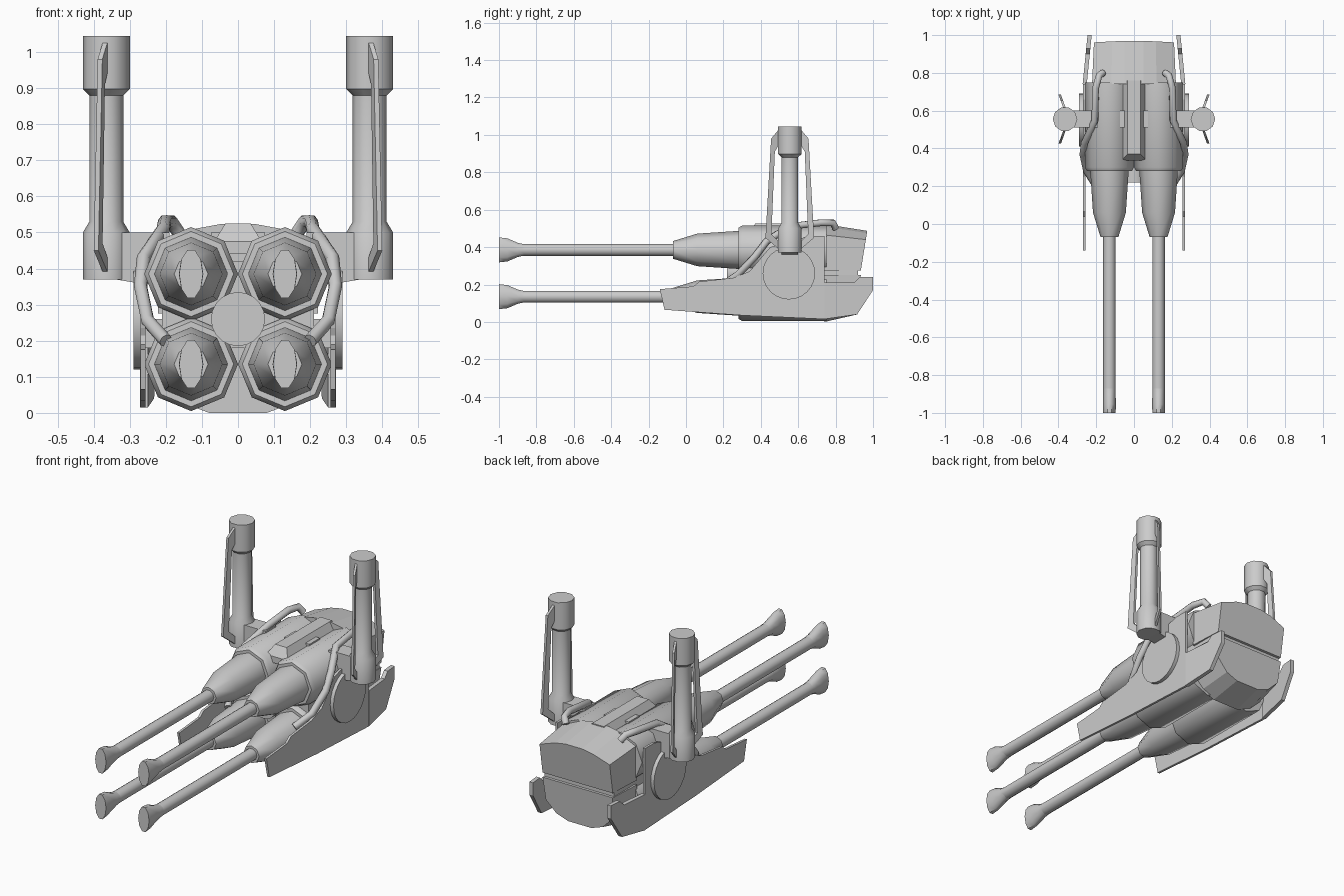
import bpy, bmesh, math
from mathutils import Vector

if "Cube" in bpy.data.objects:
    bpy.data.objects.remove(bpy.data.objects["Cube"])

grey = bpy.data.materials.new("plain grey")
grey.use_nodes = True
grey.diffuse_color = (0.6, 0.6, 0.6, 1)
grey.node_tree.nodes["Principled BSDF"].inputs["Base Color"].default_value = (0.6, 0.6, 0.6, 1)


def loft(name, rings, smooth=0):
    """Skin a list of equal-length point rings and cap both ends."""
    bm = bmesh.new()
    loops = [[bm.verts.new(p) for p in ring] for ring in rings]
    n = len(loops[0])
    for a, b in zip(loops, loops[1:]):
        for i in range(n):
            j = (i + 1) % n
            bm.faces.new((a[i], a[j], b[j], b[i]))
    bm.faces.new(loops[0])
    bm.faces.new(loops[-1])
    bmesh.ops.recalc_face_normals(bm, faces=bm.faces)
    mesh = bpy.data.meshes.new(name)
    bm.to_mesh(mesh)
    bm.free()
    mesh.materials.append(grey)
    obj = bpy.data.objects.new(name, mesh)
    bpy.context.collection.objects.link(obj)
    if smooth:
        bpy.ops.object.select_all(action='DESELECT')
        bpy.context.view_layer.objects.active = obj
        obj.select_set(True)
        bpy.ops.object.shade_smooth_by_angle(angle=math.radians(smooth))
    return obj


def turned(name, centre, axis, profile, sides, smooth=0):
    """Rings along an axis; a profile entry is (position, radius[, second radius])."""
    rings = []
    for pos, ra, *rest in profile:
        rb = rest[0] if rest else ra
        ring = []
        for i in range(sides):
            t = math.tau * i / sides
            u, v = ra * math.cos(t), rb * math.sin(t)
            off = {'X': (pos, u, v), 'Y': (u, pos, v), 'Z': (u, v, pos)}[axis]
            ring.append(Vector(centre) + Vector(off))
        rings.append(ring)
    return loft(name, rings, smooth)


def box(name, lo, hi):
    rings = [[(x, lo[1], lo[2]), (x, hi[1], lo[2]), (x, hi[1], hi[2]), (x, lo[1], hi[2])]
             for x in (lo[0], hi[0])]
    return loft(name, rings)


def plate(name, outline, x_of, thick):
    """Upright plate from a (y, z) outline; x_of gives the inner x at each y."""
    return loft(name, [[(x_of(y) + d, y, z) for y, z in outline] for d in (0, thick)])


def section(y, half, inner=1.0):
    """Symmetric (x, z) half outline turned into a ring at y (y may vary with z)."""
    pts = half + [(-x, z) for x, z in reversed(half)]
    return [(x * inner, y(z), z) for x, z in pts]


# Four guns: octagonal housing, tapered sleeve, barrel and flattened muzzle
for side, x in (("left", 0.13), ("right", -0.13)):
    for level, z in (("upper", 0.385), ("lower", 0.135)):
        c = (x, 0, z)
        turned(f"{level}_{side}_housing", c, 'Y',
               [(0.75, 0.13), (0.3, 0.13), (0.28, 0.118)], 8, 50)
        turned(f"{level}_{side}_sleeve", c, 'Y',
               [(0.3, 0.103), (0.06, 0.087), (-0.07, 0.047)], 8, 50)
        turned(f"{level}_{side}_barrel", c, 'Y',
               [(0.0, 0.033), (-0.88, 0.033)], 10, 50)
        turned(f"{level}_{side}_muzzle", c, 'Y',
               [(-0.87, 0.033, 0.033), (-0.9, 0.033, 0.04), (-0.955, 0.034, 0.065),
                (-1.0, 0.033, 0.07)], 10, 50)

# Central core between the guns
turned("central_drum", (0, 0, 0.26), 'Y', [(0.22, 0.075), (0.6, 0.075)], 20, 40)
box("core_block", (-0.21, 0.31, 0.2), (0.21, 0.92, 0.3))
box("lower_cross_beam", (-0.262, 0.48, 0.18), (0.262, 0.62, 0.26))
box("upper_cross_beam", (-0.075, 0.51, 0.42), (0.075, 0.6, 0.5))

# Raised ridge on top
loft("top_ridge", [
    [(-0.066, 0.335, 0.44), (0.066, 0.335, 0.44), (0.066, 0.76, 0.44), (-0.066, 0.76, 0.44)],
    [(-0.066, 0.335, 0.475), (0.066, 0.335, 0.475), (0.066, 0.76, 0.475), (-0.066, 0.76, 0.475)],
    [(-0.035, 0.37, 0.525), (0.035, 0.37, 0.525), (0.035, 0.76, 0.525), (-0.035, 0.76, 0.525)]])

# Rear armour in two halves with a recessed gap
loft("upper_rear_armour", [
    section(lambda z: 0.74, [(0.222, 0.275), (0.222, 0.465), (0.12, 0.51), (0.05, 0.523)]),
    section(lambda z: 0.935 + 0.16 * (z - 0.275),
            [(0.212, 0.275), (0.212, 0.44), (0.115, 0.475), (0.05, 0.487)])])
loft("lower_rear_armour", [
    section(lambda z: 0.74, [(0.222, 0.25), (0.222, 0.09), (0.16, 0.03), (0.08, 0)]),
    section(lambda z: 0.915 + 0.09 * (z - 0.03),
            [(0.212, 0.25), (0.2, 0.125), (0.14, 0.065), (0.07, 0.04)])])

side_outline = [(-0.14, 0.175), (-0.115, 0.065), (0.3, 0.035), (0.74, 0.015), (0.74, 0.46),
                (0.66, 0.46), (0.45, 0.4), (0.34, 0.27), (0.25, 0.235), (0.07, 0.215),
                (0.04, 0.19)]
fin_outline = [(0.74, 0.015), (0.915, 0.04), (1.0, 0.17), (1.0, 0.24), (0.93, 0.24),
               (0.9, 0.21), (0.74, 0.21)]
strut_outline = [(-0.13, 0.45), (-0.1, 0.98), (-0.062, 1.025), (-0.062, 0.94), (-0.08, 0.91),
                 (-0.098, 0.47), (-0.06, 0.43), (-0.06, 0.39)]
hose_path = [(0.165, 0.8, 0.5), (0.185, 0.785, 0.53), (0.203, 0.72, 0.53),
             (0.207, 0.55, 0.51), (0.262, 0.43, 0.43), (0.27, 0.37, 0.35),
             (0.25, 0.28, 0.255), (0.2, 0.2, 0.2)]

for side, s in (("left", 1), ("right", -1)):
    # Side armour, pivot disc and rear fin
    plate(f"{side}_side_plate", side_outline, lambda y: s * 0.257, s * 0.013)
    turned(f"{side}_pivot_disc", (0, 0.55, 0.26), 'X',
           [(s * 0.26, 0.14), (s * 0.29, 0.14)], 24, 40)
    plate(f"{side}_rear_fin", fin_outline, lambda y: s * (0.25 - 0.1 * (y - 0.74)), s * 0.022)

    # Upright tower on its bracket
    tower_x, tower_y = s * 0.365, 0.555
    loft(f"{side}_tower_bracket", [
        [(x, 0.51, low), (x, 0.6, low), (x, 0.6, 0.5), (x, 0.51, 0.5)]
        for x, low in ((s * 0.19, 0.35), (s * 0.28, 0.36), (s * 0.37, 0.375))])
    turned(f"{side}_tower", (tower_x, tower_y, 0), 'Z',
           [(0.37, 0.065), (0.5, 0.065), (0.53, 0.047), (0.88, 0.047), (0.897, 0.065),
            (1.045, 0.065)], 10, 40)

    # Front and back struts of the tower
    for end, f in (("front", 1), ("back", -1)):
        outline = [(tower_y + f * y, z) for y, z in strut_outline]
        plate(f"{side}_tower_{end}_strut", outline,
              lambda y: s * (0.34 + 0.36 * abs(y - tower_y)), s * 0.013)

    # Hose running from the rear armour down to the lower gun
    curve = bpy.data.curves.new(f"{side}_hose", 'CURVE')
    curve.dimensions = '3D'
    curve.bevel_depth = 0.019
    curve.bevel_resolution = 2
    curve.use_fill_caps = True
    spline = curve.splines.new('POLY')
    spline.points.add(len(hose_path) - 1)
    for point, (x, y, z) in zip(spline.points, hose_path):
        point.co = (s * x, y, z, 1)
    spline.use_smooth = True
    curve.materials.append(grey)
    bpy.context.collection.objects.link(bpy.data.objects.new(f"{side}_hose", curve))
